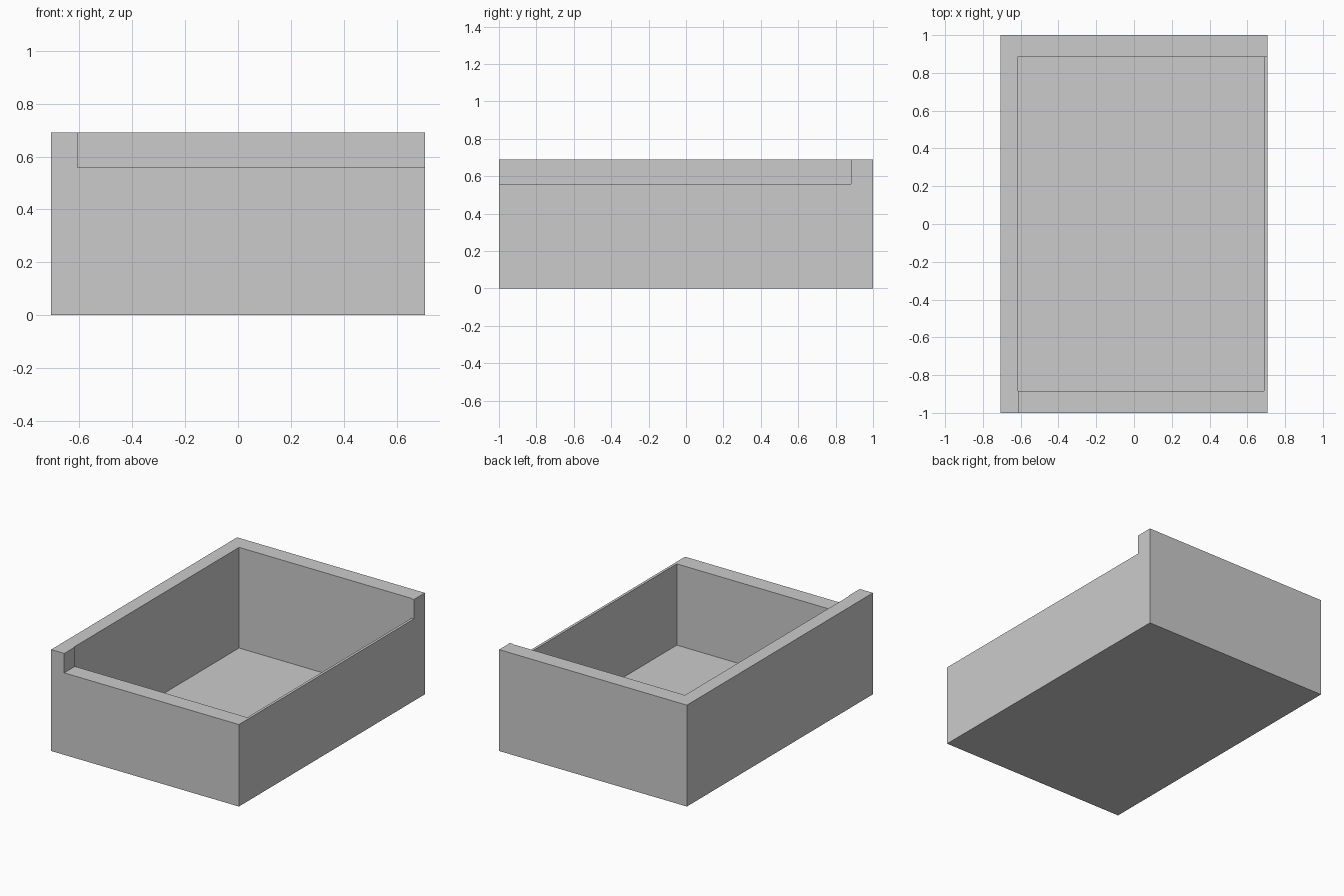
import bpy
from mathutils import Vector

cube = bpy.data.objects.get("Cube")
if cube:
    bpy.data.objects.remove(cube, do_unlink=True)


def box(name, low, high):
    low, high = Vector(low), Vector(high)
    bpy.ops.mesh.primitive_cube_add(size=1)
    obj = bpy.context.object
    obj.name = name
    for v in obj.data.vertices:
        v.co = (low + high) / 2 + v.co * (high - low)
    return obj


def cut(target, cutter):
    mod = target.modifiers.new(cutter.name, "BOOLEAN")
    mod.operation = "DIFFERENCE"
    mod.solver = "EXACT"
    mod.object = cutter
    bpy.context.view_layer.objects.active = target
    bpy.ops.object.modifier_apply(modifier=mod.name)
    bpy.data.objects.remove(cutter, do_unlink=True)


# Plain grey
grey = bpy.data.materials.new("light_grey")
grey.use_nodes = True
color = (0.6, 0.6, 0.6, 1)
grey.diffuse_color = color
grey.node_tree.nodes["Principled BSDF"].inputs["Base Color"].default_value = color

# Solid block forming the tray
tray = box("open_tray", (-0.707, -1, 0), (0.707, 1, 0.69))
tray.data.materials.append(grey)

# Deep cavity leaving a very thin floor and a thin right wall
cut(tray, box("cavity", (-0.613, -0.885, 0.005), (0.689, 0.887, 1)))

# Lowered rim along the front and right walls
cut(tray, box("rim_step", (-0.608, -1.2, 0.558), (1, 0.883, 1)))
